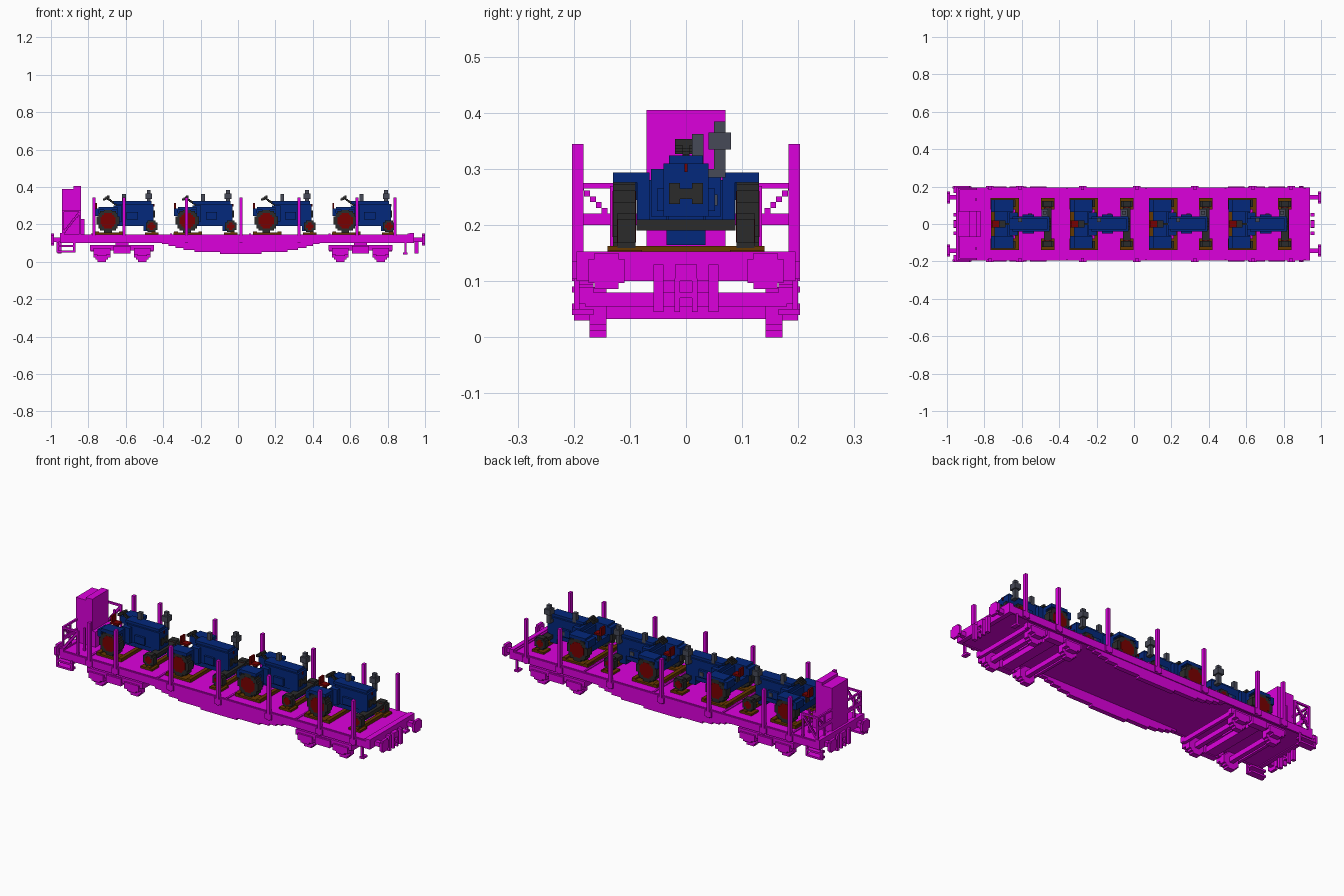
import bpy, bmesh, math
from mathutils import Matrix, Vector

cube = bpy.data.objects.get("Cube")
if cube:
    bpy.data.objects.remove(cube, do_unlink=True)

BLOCK = .0104       # size of one building block
FLOOR = .145        # top of the deck
UNDER = .105        # bottom of the deck
SIDE = .19          # half width of the deck
END = .94           # half length of the deck
HOOD_TOP = .31
AXLE = .22          # height of the tractor rear axle
TRACTOR_GAP = .423
BOGIES = (-.62, .655)


def material(name, red, green, blue):
    colour = (red, green, blue, 1)
    mat = bpy.data.materials.new(name)
    mat.use_nodes = True
    mat.diffuse_color = colour
    shader = mat.node_tree.nodes["Principled BSDF"]
    shader.inputs["Base Color"].default_value = colour
    return mat


MAGENTA = material("magenta paint", .72, 0, .72)
BLUE = material("blue paint", .001, .021, .2)
BLACK = material("dark rubber", .024, .024, .024)
GREY = material("grey metal", .062, .068, .095)
RED = material("red hub", .19, 0, 0)
BROWN = material("brown timber", .13, .04, 0)


def about(centre, half):
    return (centre - half, centre + half)


def wide(half):
    return about(0, half)


def block(start, count=1):
    return (start, start + count * BLOCK)


class Part:
    """Collects boxes, then becomes one or more linked objects."""

    def __init__(self, name, mat):
        self.name, self.mat, self.bm = name, mat, bmesh.new()

    def box(self, x, y, z):
        middle = Vector([sum(pair) / 2 for pair in (x, y, z)])
        size = Vector([abs(pair[1] - pair[0]) for pair in (x, y, z)])
        matrix = Matrix.Translation(middle) @ Matrix.Diagonal(size.to_4d())
        bmesh.ops.create_cube(self.bm, size=1, matrix=matrix)

    def pair(self, x, y, z):
        # the same box on the left and the right
        self.box(x, y, z)
        self.box(x, (-y[1], -y[0]), z)

    def disc(self, centre, height, radius, span, along_x=False):
        # stepped round made of rows of blocks, on both sides
        rows = max(1, round(radius / BLOCK))
        step = radius / rows
        for row in range(-rows, rows):
            level = (row + .5) * step
            half = max(1, round(math.sqrt(radius ** 2 - level ** 2) / step)) * step
            across = about(centre, half)
            z = about(height + level, step / 2)
            if along_x:
                self.pair(x=span, y=across, z=z)
            else:
                self.pair(x=across, y=span, z=z)

    def brace(self, start, end, y, half):
        # stepped diagonal in the side plane
        start, end = Vector(start), Vector(end)
        count = math.ceil((end - start).length / BLOCK)
        for i in range(count):
            spot = start.lerp(end, (i + .5) / count)
            self.pair(about(spot.x, half), y, about(spot.y, half))

    def place(self, offsets=(0,)):
        mesh = bpy.data.meshes.new(self.name)
        self.bm.to_mesh(mesh)
        self.bm.free()
        mesh.materials.append(self.mat)
        for offset in offsets:
            ob = bpy.data.objects.new(self.name, mesh)
            ob.location.x = offset
            bpy.context.collection.objects.link(ob)


# Wagon deck with side sills and end beams
deck = Part("deck", MAGENTA)
deck.box(x=wide(END), y=wide(SIDE), z=(UNDER, FLOOR))
deck.pair(x=wide(END), y=about(SIDE, .005), z=(.1, .14))
for end in (-END, END - BLOCK):
    deck.box(x=about(end, .012), y=wide(.195), z=(.1, .153))
for i in range(-2, 3):
    deck.box(x=block(i * TRACTOR_GAP + .06), y=wide(SIDE), z=(FLOOR, FLOOR + .005))
deck.place()

# Stepped fish-belly side beams
belly = Part("belly_beams", MAGENTA)
for level in range(6):
    x = about(.015, .11 + .31 * math.sqrt(1 - level / 5))
    belly.pair(x=x, y=(.165, SIDE), z=block(UNDER - (level + 1) * BLOCK))
belly.place()

# Side stakes with their sockets
stakes = Part("side_stakes", MAGENTA)
for x in (-.77, -.61, -.275, .015, .325, .635, .84):
    stakes.pair(x=about(x, .008), y=(.183, .203), z=(.1, .345))
    stakes.pair(x=about(x, .02), y=(SIDE, .203), z=(UNDER, .135))
stakes.place()

# Two four-wheel bogies
bogie = Part("bogie", MAGENTA)
for side in (-1, 1):
    axle = side * .108
    bogie.disc(axle, height=.045, radius=.045, span=(.142, .172))
    bogie.box(x=about(axle, .012), y=wide(.15), z=(.033, .06))
    bogie.pair(x=about(axle, .045), y=(.17, .2), z=(.04, .075))
    bogie.pair(x=about(axle, .025), y=(.17, .2), z=(.03, .04))
    bogie.box(x=about(side * .16, .008), y=wide(.18), z=(.055, .08))
bogie.pair(x=wide(.17), y=(.165, SIDE), z=(.06, .09))
bogie.pair(x=wide(.045), y=(.165, .2), z=(.045, .085))
bogie.box(x=wide(.03), y=wide(.17), z=(.05, .08))
bogie.box(x=wide(.035), y=wide(.04), z=(.08, UNDER))
bogie.place(BOGIES)

# Buffers, couplers and corner steps at both ends
for name, end in (("rear_end_gear", -1), ("front_end_gear", 1)):
    gear = Part(name, MAGENTA)
    gear.disc(.142, height=.118, radius=.032, span=(end * .985, end), along_x=True)
    gear.pair(x=(end * END, end * .985), y=about(.142, .012), z=about(.118, .012))
    hook = about(end * .955, BLOCK)
    gear.box(x=hook, y=wide(.02), z=(.1, .13))
    gear.box(x=hook, y=wide(.02), z=(.07, .08))
    gear.pair(x=hook, y=(.04, .058), z=(.045, .13))
    gear.pair(x=hook, y=block(BLOCK), z=(.045, UNDER))
    # the rear steps are wide and doubled, the front ones single
    step_x, step_half = (-.92, .045) if end < 0 else (.895, .012)
    for post in (about(step_x, step_half) if end < 0 else (step_x,)):
        gear.pair(x=about(post, .006), y=(SIDE, .2), z=(.05, UNDER))
    for tread in ((.05, .08) if end < 0 else (.04,)):
        gear.pair(x=about(step_x, step_half), y=(.165, .203), z=block(tread))
    gear.place()

# Brake cabin and end railings
cabin = Part("brake_cabin", MAGENTA)
cabin.box(x=(-END, -.84), y=wide(.07), z=(FLOOR, .39))
cabin.box(x=(-.88, -.84), y=wide(.07), z=(.39, .405))
cabin.box(x=(-.84, -.82), y=wide(.07), z=(FLOOR, .23))
cabin.place()

rails = Part("end_railings", MAGENTA)
back = block(-END)
for x in (back, block(-.85)):
    for y in (.125, .183):
        rails.pair(x=x, y=block(y), z=(FLOOR, .27))
rails.pair(x=back, y=(.07, SIDE), z=block(.265))
rails.pair(x=back, y=(.07, SIDE), z=block(.2, count=2))
rails.pair(x=(-END, -.84), y=block(.183), z=block(.265))
rails.brace((-.93, .16), (-.85, .26), y=block(.183), half=.006)
for i in range(5):
    rails.pair(x=back, y=block(.14 + i * BLOCK), z=block(.22 + i * BLOCK))
rails.place()

# Tractors face +x; their x is measured from the rear axle
spots = [-.695 + TRACTOR_GAP * i for i in range(4)]
NOSE = .243
FRONT_AXLE = .233

body = Part("tractor_body", BLUE)
body.box(x=(-.03, FRONT_AXLE), y=wide(.032), z=(SIDE, .24))
body.box(x=(.045, NOSE), y=wide(.04), z=(.215, HOOD_TOP))
body.box(x=(.03, FRONT_AXLE), y=wide(.03), z=(HOOD_TOP, .324))
body.box(x=(.03, .075), y=wide(.062), z=(.215, .3))
body.box(x=(-.05, .03), y=wide(.088), z=(.2, .235))
body.box(x=(.02, .045), y=wide(.088), z=(.21, .28))
body.pair(x=(.1, .16), y=(.04, .052), z=(.225, .265))
body.box(x=about(.21, .02), y=wide(.035), z=(.165, .215))
body.place(spots)

fenders = Part("tractor_fenders", BLUE)
fenders.pair(x=wide(.05), y=(.065, .13), z=(.276, .294))
fenders.pair(x=(-.07, -.05), y=(.065, .13), z=(.245, .284))
fenders.pair(x=wide(.05), y=(.065, .087), z=(.2, .28))
fenders.place(spots)

# Each wheel is a dark tyre with a red hub flush with its faces
tyres = Part("tractor_tyres", BLACK)
hubs = Part("tractor_hubs", RED)
for x, height, radius, outer in ((0, AXLE, 6 * BLOCK, .13), (FRONT_AXLE, SIDE, 3 * BLOCK, .122)):
    tyres.disc(x, height, radius, span=(.09, outer))
    hubs.disc(x, height, radius * .66, span=(.089, outer + .001))
tyres.place(spots)
hubs.place(spots)

seat = Part("tractor_seat", RED)
seat.box(x=(-.065, -.025), y=wide(.018), z=block(.27))
seat.box(x=block(-.07), y=wide(.018), z=(.27, .315))
seat.box(x=(NOSE, NOSE + .005), y=wide(.003), z=(.295, HOOD_TOP))
seat.place(spots)

# Front axle, grille, seat post and steering wheel
trim = Part("tractor_dark_trim", BLACK)
grille = (NOSE, NOSE + .007)
trim.box(x=about(FRONT_AXLE, .02), y=wide(.088), z=(SIDE, .21))
trim.pair(x=grille, y=(BLOCK, .03), z=(.238, .275))
trim.box(x=grille, y=wide(.012), z=(.247, .265))
trim.box(x=block(-.05), y=wide(.012), z=(.235, .27))
trim.brace((-.01, .345), (.05, .3), y=wide(.006), half=.006)
trim.brace((-.025, .33), (.005, .35), y=wide(.02), half=.006)
trim.place(spots)

exhaust = Part("tractor_exhaust", GREY)
pipe = about(.218, BLOCK)
exhaust.box(x=pipe, y=(.05, .07), z=(.285, .385))
exhaust.box(x=about(.218, .018), y=(.04, .08), z=(.335, .365))
exhaust.box(x=pipe, y=(.035, .06), z=(.285, .3))
exhaust.box(x=block(.075, count=2), y=block(BLOCK, count=2), z=(HOOD_TOP, .362))
exhaust.box(x=about(.14, BLOCK), y=(.04, .056), z=(.235, .255))
exhaust.place(spots)

# Timber chocks beneath each tractor
timber = Part("timber_chocks", BROWN)
for x, half in ((0, .072), (FRONT_AXLE, .036)):
    timber.pair(x=about(x, half), y=(.078, .14), z=block(FLOOR))
for x in (-.07, .06, FRONT_AXLE):
    timber.box(x=block(x, count=2), y=wide(.14), z=(FLOOR, .163))
timber.place(spots)
